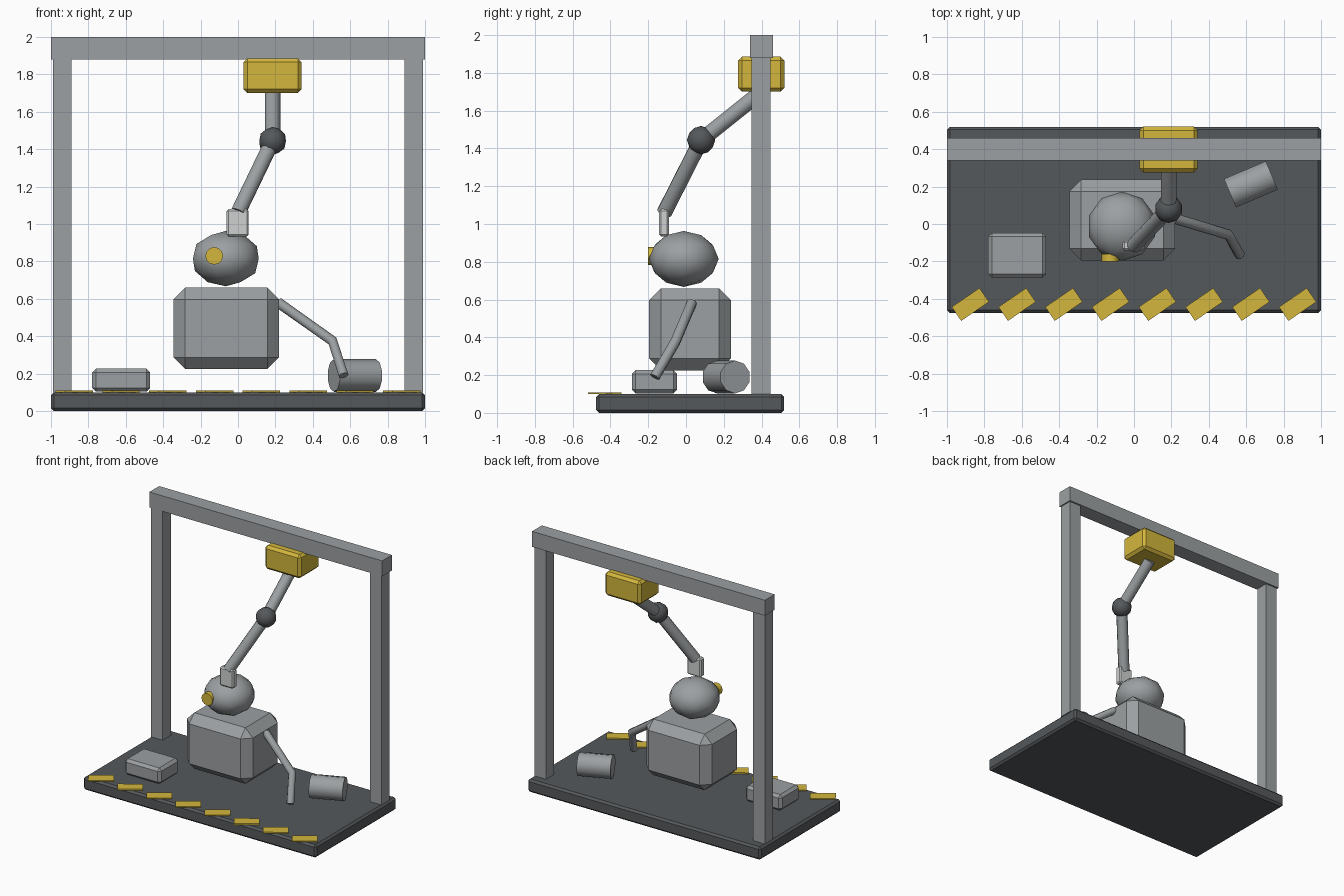
import bpy
from math import radians
from mathutils import Vector

if "Cube" in bpy.data.objects:
    bpy.data.objects.remove(bpy.data.objects["Cube"], do_unlink=True)


def material(name, r, g, b):
    m = bpy.data.materials.new(name)
    m.use_nodes = True
    m.diffuse_color = (r, g, b, 1)
    m.node_tree.nodes["Principled BSDF"].inputs["Base Color"].default_value = (r, g, b, 1)
    return m


STEEL = material("steel grey", 0.33, 0.35, 0.36)
DARK = material("dark grey", 0.09, 0.098, 0.104)
YELLOW = material("safety yellow", 0.65, 0.47, 0.045)
PALE = material("pale grey", 0.62, 0.63, 0.63)


def finish(name, mat, smooth=None):
    ob = bpy.context.object
    ob.name = name
    ob.data.materials.append(mat)
    if smooth:
        bpy.ops.object.shade_smooth_by_angle(angle=radians(smooth))
    return ob


def box(name, mat, centre, size, bevel=0, turn=0):
    bpy.ops.mesh.primitive_cube_add(size=1, location=centre, rotation=(0, 0, turn))
    ob = finish(name, mat)
    ob.scale = size
    bpy.ops.object.transform_apply(location=False, rotation=False, scale=True)
    if bevel:
        mod = ob.modifiers.new("chamfer", "BEVEL")
        mod.width = bevel
        mod.segments = 1
    return ob


def ball(name, mat, centre, radius, squash=1):
    bpy.ops.mesh.primitive_ico_sphere_add(subdivisions=2, radius=radius, location=centre)
    finish(name, mat, 40).scale.z = squash


def rod(name, mat, start, end, radius, sides=12):
    a, b = Vector(start), Vector(end)
    bpy.ops.mesh.primitive_cylinder_add(vertices=sides, radius=radius, depth=(b - a).length,
                                        location=(a + b) / 2)
    ob = finish(name, mat, 50)
    ob.rotation_euler = (b - a).to_track_quat("Z", "Y").to_euler()


# Platform and hazard stripes
box("platform", DARK, (0, 0.022, 0.05), (2, 0.995, 0.1), 0.015)
for i in range(8):
    box(f"hazard_stripe_{i + 1}", YELLOW, (-0.875 + 0.25 * i, -0.43, 0.104),
        (0.18, 0.09, 0.009), turn=radians(34.4))

# Gantry
for side, x in (("right", -0.94), ("left", 0.94)):
    box(f"{side}_post", STEEL, (x, 0.397, 0.99), (0.1, 0.1, 1.78))
box("top_beam", STEEL, (0, 0.4, 1.94), (2, 0.12, 0.12))
box("trolley", YELLOW, (0.185, 0.398, 1.793), (0.31, 0.245, 0.185), 0.02)

# Hanging robot arm
elbow = (0.185, 0.08, 1.444)
rod("upper_arm", STEEL, (0.185, 0.4, 1.7), elbow, 0.041)
rod("lower_arm", STEEL, elbow, (0, -0.115, 1.06), 0.041)
ball("elbow_joint", DARK, elbow, 0.075)
box("gripper", PALE, (-0.002, -0.116, 1.007), (0.118, 0.052, 0.145), 0.01)

# Unfinished figure: torso, head and eye
box("torso", STEEL, (-0.063, 0.021, 0.442), (0.565, 0.432, 0.435), 0.063)
ball("head", STEEL, (-0.065, -0.012, 0.815), 0.185, 0.8)
rod("eye", YELLOW, (-0.127, -0.16, 0.83), (-0.127, -0.2, 0.83), 0.047)

# Bent side arm, as a mitred tube
curve = bpy.data.curves.new("side_arm", "CURVE")
curve.dimensions = "3D"
curve.bevel_depth = 0.028
curve.bevel_resolution = 2
curve.use_fill_caps = True
spline = curve.splines.new("POLY")
spline.points.add(2)
path = [(0.215, 0.03, 0.58), (0.505, -0.057, 0.375), (0.565, -0.165, 0.19)]
for point, co in zip(spline.points, path):
    point.co = (*co, 1)
curve.materials.append(STEEL)
bpy.context.collection.objects.link(bpy.data.objects.new("side_arm", curve))

# Loose parts on the platform
box("spare_block", STEEL, (-0.625, -0.167, 0.165), (0.31, 0.24, 0.123), 0.02)
rod("spare_cylinder", STEEL, (0.513, 0.165, 0.19), (0.737, 0.26, 0.19), 0.087, 10)
